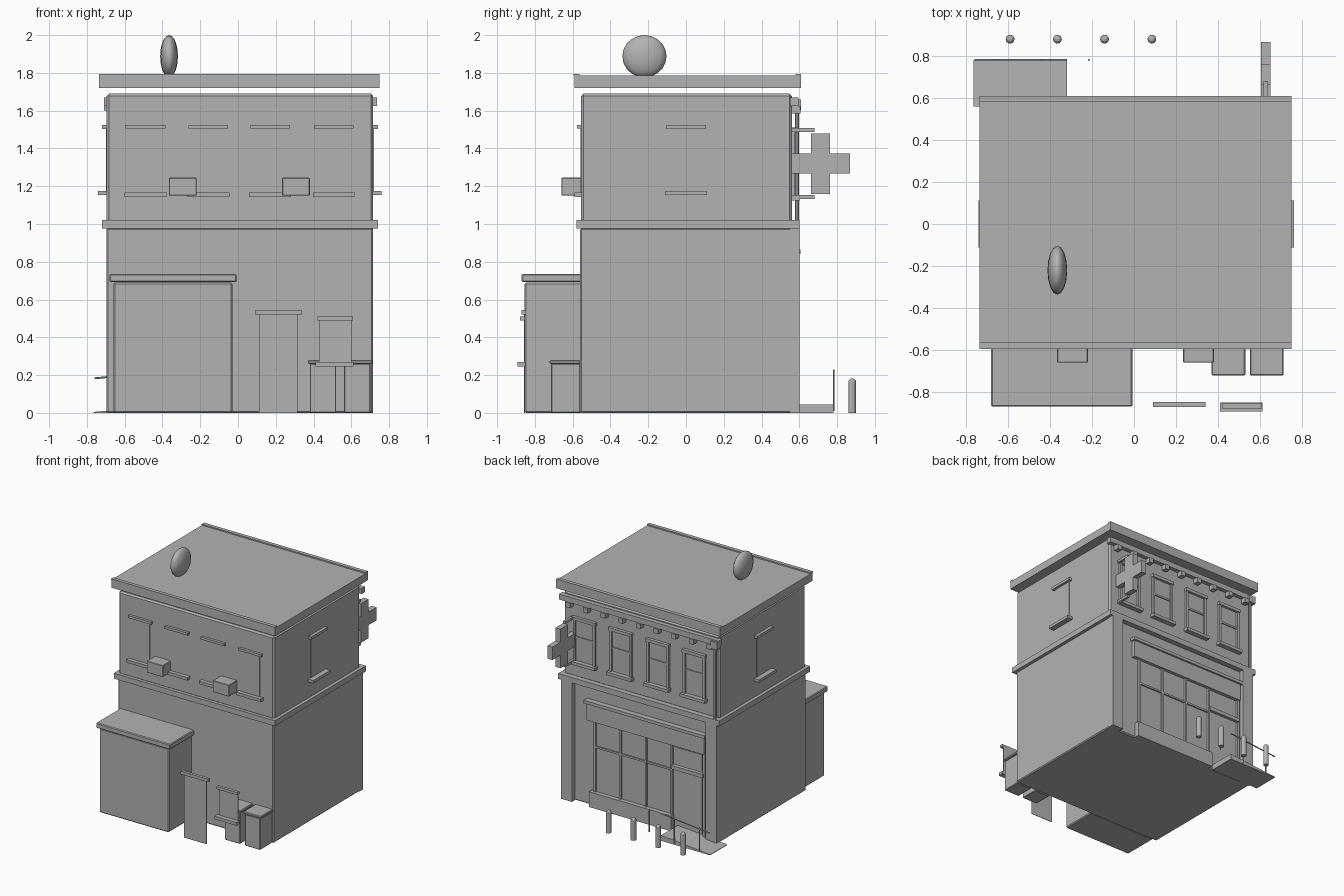
import bpy, bmesh, math
from mathutils import Vector

grey = bpy.data.materials.new("plain_grey")
grey.diffuse_color = (0.45, 0.45, 0.45, 1)


def finish(name, bm):
    me = bpy.data.meshes.new(name)
    bm.to_mesh(me)
    bm.free()
    me.materials.append(grey)
    ob = bpy.data.objects.new(name, me)
    bpy.context.collection.objects.link(ob)
    return ob


def box(name, x0, x1, y0, y1, z0, z1, bevel=0):
    bm = bmesh.new()
    bmesh.ops.create_cube(bm, size=1)
    bmesh.ops.scale(bm, vec=(x1 - x0, y1 - y0, z1 - z0), verts=bm.verts)
    bmesh.ops.translate(bm, vec=((x0 + x1) / 2, (y0 + y1) / 2, (z0 + z1) / 2), verts=bm.verts)
    if bevel:
        bmesh.ops.bevel(bm, geom=bm.edges[:], offset=bevel, segments=1, affect='EDGES')
    return finish(name, bm)


def rod(name, a, b, r, sides=8):
    a, b = Vector(a), Vector(b)
    bm = bmesh.new()
    bmesh.ops.create_cone(bm, cap_ends=True, segments=sides, radius1=r, radius2=r, depth=(b - a).length)
    ob = finish(name, bm)
    ob.location = (a + b) / 2
    ob.rotation_euler = (b - a).to_track_quat('Z', 'Y').to_euler()
    return ob


def prism(name, pts, axis, lo, hi):
    """Extrude a 2D outline along x (outline in y,z) or along y (outline in x,z)."""
    def put(p, t):
        return (t, p[0], p[1]) if axis == 'x' else (p[0], t, p[1])
    bm = bmesh.new()
    a = [bm.verts.new(put(p, lo)) for p in pts]
    b = [bm.verts.new(put(p, hi)) for p in pts]
    bm.faces.new(a)
    bm.faces.new(b[::-1])
    for i in range(len(pts)):
        j = (i + 1) % len(pts)
        bm.faces.new((a[i], b[i], b[j], a[j]))
    bmesh.ops.recalc_face_normals(bm, faces=bm.faces[:])
    return finish(name, bm)


# Main masses, string course and roof slab
box("ground_floor", -0.695, 0.715, -0.56, 0.56, 0, 0.98, 0.008)
box("upper_floor", -0.695, 0.715, -0.555, 0.56, 1.01, 1.69, 0.012)
box("string_course", -0.72, 0.74, -0.58, 0.60, 0.975, 1.02)
box("roof_slab", -0.735, 0.75, -0.59, 0.61, 1.72, 1.785)
for y0, y1 in ((-0.595, -0.565), (0.58, 0.61)):
    box("roof_edge", -0.735, 0.75, y0, y1, 1.785, 1.795)

# Roof dish
bm = bmesh.new()
bmesh.ops.create_uvsphere(bm, u_segments=16, v_segments=10, radius=1)
bmesh.ops.scale(bm, vec=(0.047, 0.117, 0.112), verts=bm.verts)
for f in bm.faces:
    f.smooth = True
dish = finish("roof_dish", bm)
dish.location = (-0.365, -0.22, 1.888)

# Rear annex with lid
box("annex", -0.66, -0.03, -0.855, -0.55, 0, 0.69, 0.008)
box("annex_roof", -0.68, -0.008, -0.87, -0.55, 0.692, 0.735, 0.006)

# Free-standing rear door and window panels
box("rear_door", 0.11, 0.315, -0.857, -0.853, 0, 0.525)
box("rear_door_lintel", 0.09, 0.34, -0.872, -0.848, 0.52, 0.545)
box("rear_window", 0.43, 0.60, -0.857, -0.853, 0.265, 0.495)
box("rear_window_lintel", 0.42, 0.61, -0.878, -0.853, 0.488, 0.51)
box("rear_window_sill", 0.41, 0.612, -0.893, -0.85, 0.245, 0.27)

# Waste bins
for x in (0.45, 0.632):
    box("bin", x - 0.07, x + 0.07, -0.715, -0.56, 0, 0.26, 0.005)
    box("bin_lid", x - 0.08, x + 0.08, -0.722, -0.56, 0.26, 0.28, 0.005)

# Rear upper windows
for x in (-0.49, -0.157, 0.17, 0.507):
    box("rear_pane", x - 0.08, x + 0.08, -0.559, -0.55, 1.16, 1.51)
    box("rear_lintel", x - 0.105, x + 0.105, -0.577, -0.55, 1.505, 1.525)
    box("rear_sill", x - 0.111, x + 0.111, -0.59, -0.55, 1.143, 1.167)

# Wall-mounted cooling units
for x in (-0.293, 0.307):
    box("cooling_unit", x - 0.073, x + 0.073, -0.66, -0.55, 1.15, 1.245, 0.003)

# Side windows
for wall, s in ((0.715, 1), (-0.695, -1)):
    def side(name, y, d, z0, z1):
        xs = sorted((wall - s * 0.005, wall + s * d))
        box(name, xs[0], xs[1], -y, y, z0, z1)
    side("side_pane", 0.08, 0.004, 1.17, 1.51)
    side("side_lintel", 0.105, 0.025, 1.503, 1.525)
    side("side_sill", 0.112, 0.046, 1.153, 1.176)

# Street facade: corner pilasters
for x0, x1 in ((0.615, 0.715), (-0.695, -0.595)):
    box("pilaster", x0, x1, 0.55, 0.60, 0, 0.98)

# Facade upper windows with frames and sash bars
for x in (0.522, 0.192, -0.145, -0.475):
    box("facade_pane", x - 0.085, x + 0.085, 0.555, 0.564, 1.14, 1.50)
    for s in (-1, 1):
        box("facade_jamb", x + s * 0.09 - 0.01, x + s * 0.09 + 0.01, 0.555, 0.578, 1.14, 1.50)
    box("facade_sash_bar", x - 0.085, x + 0.085, 0.555, 0.572, 1.335, 1.35)
    box("facade_lintel", x - 0.105, x + 0.105, 0.555, 0.585, 1.485, 1.51)
    box("facade_sill", x - 0.112, x + 0.112, 0.555, 0.60, 1.125, 1.15)

# Frieze with brackets
box("frieze", -0.71, 0.735, 0.55, 0.595, 1.625, 1.67)
for i in range(9):
    x = 0.65 - i * 0.16
    box("frieze_bracket", x - 0.02, x + 0.02, 0.555, 0.605, 1.585, 1.625)

# Drainpipe
rod("drainpipe", (-0.675, 0.588, 0.98), (-0.675, 0.588, 1.62), 0.011)
box("drain_hopper", -0.71, -0.65, 0.56, 0.61, 1.60, 1.66)

# Shopfront: fascia board, stall riser, glazing and bars
box("fascia", -0.575, 0.49, 0.55, 0.59, 0.70, 0.84)
box("fascia_cap", -0.59, 0.505, 0.55, 0.605, 0.84, 0.865)
box("stall_riser", -0.285, 0.46, 0.55, 0.60, 0, 0.125)
box("shop_glass", -0.27, 0.43, 0.555, 0.564, 0.12, 0.70)
for i in range(4):
    x = 0.425 - i * 0.232
    box("shop_mullion", x - 0.008, x + 0.008, 0.555, 0.578, 0.12, 0.70)
box("shop_transom", -0.27, 0.43, 0.555, 0.575, 0.485, 0.50)

# Shop door
box("shop_door", -0.54, -0.29, 0.555, 0.566, 0.04, 0.51)
box("shop_door_lintel", -0.565, -0.275, 0.555, 0.59, 0.505, 0.535)
box("shop_door_fanlight", -0.54, -0.29, 0.555, 0.564, 0.55, 0.68)
box("shop_door_post", -0.575, -0.555, 0.555, 0.578, 0, 0.70)

# Entrance ramp with handrail
prism("ramp", [(-0.765, 0), (-0.32, 0), (-0.32, 0.045), (-0.765, 0.005)], 'y', 0.56, 0.78)
rod("handrail", (-0.76, 0.782, 0.183), (-0.32, 0.782, 0.225), 0.005, 6)
rod("rail_post", (-0.215, 0.782, 0.045), (-0.215, 0.782, 0.23), 0.005, 6)
for x in (-0.44, -0.67):
    rod("rail_post", (x, 0.782, 0.01), (x, 0.782, 0.205), 0.005, 6)

# Bollards with domed tops
for i in range(4):
    x = -0.59 + i * 0.225
    rod("bollard", (x, 0.88, 0), (x, 0.88, 0.165), 0.021, 12)
    bm = bmesh.new()
    bmesh.ops.create_uvsphere(bm, u_segments=12, v_segments=6, radius=0.021)
    bmesh.ops.translate(bm, vec=(x, 0.88, 0.162), verts=bm.verts)
    finish("bollard_top", bm)

# Projecting cross sign and its brackets
c, w, r, h, z = 0.712, 0.05, 0.155, 0.053, 1.32
plus = [(c - w, z - r - 0.005), (c + w, z - r - 0.005), (c + w, z - h), (c + r, z - h), (c + r, z + h), (c + w, z + h),
        (c + w, z + r + 0.005), (c - w, z + r + 0.005), (c - w, z + h), (c - r, z + h), (c - r, z - h), (c - w, z - h)]
prism("cross_sign", plus, 'x', 0.605, 0.65)
for z in (1.143, 1.498):
    box("sign_bracket", 0.617, 0.638, 0.555, 0.68, z - 0.01, z + 0.01)
